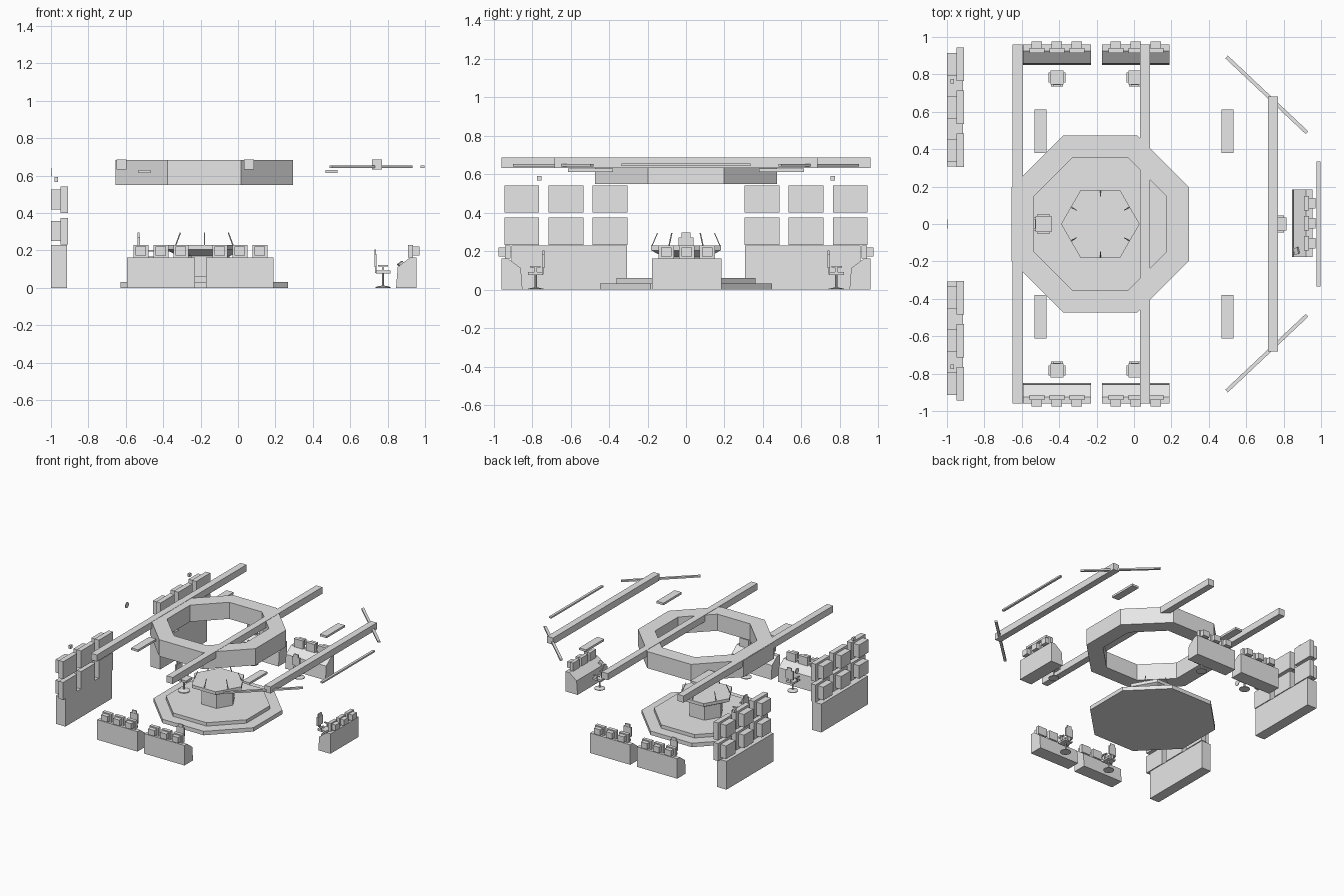
import bpy, bmesh
from math import cos, sin, pi, radians, atan2, hypot
from mathutils import Matrix, Vector

cube = bpy.data.objects.get("Cube")
if cube:
    bpy.data.objects.remove(cube, do_unlink=True)

grey = bpy.data.materials.new("light_grey")
grey.use_nodes = True
GREY = (0.8, 0.8, 0.8, 1)
grey.diffuse_color = GREY
grey.node_tree.nodes["Principled BSDF"].inputs["Base Color"].default_value = GREY


def finish(name, bm, matrix=Matrix()):
    bmesh.ops.transform(bm, matrix=matrix, verts=bm.verts)
    bmesh.ops.recalc_face_normals(bm, faces=bm.faces)
    mesh = bpy.data.meshes.new(name)
    bm.to_mesh(mesh)
    bm.free()
    mesh.materials.append(grey)
    obj = bpy.data.objects.new(name, mesh)
    bpy.context.collection.objects.link(obj)
    return obj


def add_box(bm, x, y, z):
    """Box from three (low, high) ranges."""
    lo, hi = zip(x, y, z)
    centre = [(a + b) / 2 for a, b in zip(lo, hi)]
    size = [b - a for a, b in zip(lo, hi)]
    m = Matrix.Translation(centre) @ Matrix.Diagonal((*size, 1))
    bmesh.ops.create_cube(bm, size=1, matrix=m)


def box(name, x, y, z, matrix=Matrix()):
    bm = bmesh.new()
    add_box(bm, x, y, z)
    return finish(name, bm, matrix)


def add_lathe(bm, profile, sides, phase=0.0, closed=False):
    """Stack of regular polygons from (radius, height) points."""
    rings = [[bm.verts.new((r * cos(phase + 2 * pi * i / sides),
                            r * sin(phase + 2 * pi * i / sides), z))
              for i in range(sides)] for r, z in profile]
    pairs = list(zip(rings, rings[1:]))
    if closed:
        pairs.append((rings[-1], rings[0]))
    else:
        bm.faces.new(rings[0])
        bm.faces.new(rings[-1])
    for a, b in pairs:
        for i in range(sides):
            j = (i + 1) % sides
            bm.faces.new((a[i], a[j], b[j], b[i]))


def lathe(name, profile, sides, matrix, phase=0.0, closed=False):
    bm = bmesh.new()
    add_lathe(bm, profile, sides, phase, closed)
    return finish(name, bm, matrix)


def bar(name, start, end, width, height):
    """Straight bar with a square section between two points."""
    a, b = Vector(start), Vector(end)
    d = b - a
    turn = d.to_track_quat('X', 'Z').to_matrix().to_4x4()
    half = d.length / 2
    box(name, (-half, half), (-width / 2, width / 2), (-height / 2, height / 2),
        Matrix.Translation((a + b) / 2) @ turn)


def place(x, y, turn=0, z=0, scale=1):
    return (Matrix.Translation((x, y, z)) @ Matrix.Rotation(radians(turn), 4, 'Z')
            @ Matrix.Scale(scale, 4))


# Octagonal platform and ceiling ring share a centre
HUB = place(-0.18, 0)
OCT = pi / 8
K = 1 / cos(OCT)
lathe("lower_platform", [(0.448 * K, 0), (0.448 * K, 0.032)], 8, HUB, OCT)
lathe("upper_platform", [(0.362 * K, 0.032), (0.362 * K, 0.06)], 8, HUB, OCT)
lathe("ceiling_ring", [(0.474 * K, 0.55), (0.474 * K, 0.685),
                       (0.355 * K, 0.685), (0.355 * K, 0.55)], 8, HUB, OCT, True)

# Hexagonal centre console with slanted rods
lathe("console", [(0.135, 0.06), (0.135, 0.17), (0.21, 0.205), (0.21, 0.23)], 6, HUB)
for i in range(6):
    a = pi / 6 + i * pi / 3
    bar("console_rod", (-0.18 + 0.178 * cos(a), 0.178 * sin(a), 0.225),
        (-0.18 + 0.148 * cos(a), 0.148 * sin(a), 0.295), 0.005, 0.005)

# Ceiling beams
for x, half in ((-0.623, 0.96), (0.058, 0.96), (0.743, 0.683)):
    box("ceiling_beam", (x - 0.027, x + 0.027), (-half, half), (0.633, 0.687))
box("rear_rail", (0.976, 0.996), (-0.335, 0.335), (0.642, 0.655))
for s in (1, -1):
    bar("diagonal_rail", (0.495, 0.893 * s, 0.648), (0.925, 0.488 * s, 0.648), 0.02, 0.013)
    for x in (-0.5, 0.5):
        box("ceiling_lamp", (x - 0.031, x + 0.031),
            sorted((0.38 * s, 0.613 * s)), (0.613, 0.63))


# Desk with a sloped front and three monitors; local front is -y
def desk(matrix):
    bm = bmesh.new()
    profile = [(-0.055, 0), (-0.046, 0.112), (0.02, 0.162), (0.055, 0.162), (0.055, 0)]
    ends = [[bm.verts.new((x, y, z)) for y, z in profile] for x in (-0.181, 0.181)]
    for e in ends:
        bm.faces.new(e)
    for i in range(len(profile)):
        j = (i + 1) % len(profile)
        bm.faces.new((ends[0][i], ends[0][j], ends[1][j], ends[1][i]))
    finish("desk", bm, matrix)
    for x in (-0.107, 0, 0.107):
        bm = bmesh.new()
        add_box(bm, (x - 0.04, x + 0.04), (0.008, 0.036), (0.162, 0.229))
        add_box(bm, (x - 0.028, x + 0.028), (0.036, 0.07), (0.173, 0.22))
        finish("monitor", bm, matrix)


# Swivel chair; local front is +y
def chair(matrix):
    bm = bmesh.new()
    add_lathe(bm, [(0.04, 0), (0.04, 0.005), (0.008, 0.012)], 16)
    add_lathe(bm, [(0.006, 0.01), (0.006, 0.078)], 8)
    add_box(bm, (-0.035, 0.035), (-0.036, 0.04), (0.076, 0.092))
    add_box(bm, (-0.01, 0.01), (-0.042, -0.034), (0.08, 0.12))
    add_box(bm, (-0.033, 0.033), (-0.046, -0.034), (0.112, 0.182))
    add_box(bm, (-0.02, 0.02), (-0.046, -0.036), (0.182, 0.204))
    for s in (1, -1):
        add_box(bm, sorted((0.034 * s, 0.045 * s)), (-0.026, 0.028), (0.115, 0.123))
        add_box(bm, sorted((0.036 * s, 0.042 * s)), (-0.006, 0.006), (0.084, 0.116))
    finish("chair", bm, matrix)


for x in (-0.412, 0.01):
    desk(place(x, 0.905))
    desk(place(x, -0.905, 180))
for x in (-0.412, 0.005):
    chair(place(x, 0.782))
    chair(place(x, -0.782, 180))
desk(place(0.9, 0.004, -90))
chair(place(0.775, 0, -90))
chair(place(-0.485, 0, -90, 0.06, 1.16))
box("desk_phone", (-0.014, 0.014), (-0.018, 0.018), (0, 0.012),
    place(0.872, -0.143, 15, 0.125) @ Matrix.Rotation(radians(-37), 4, 'Y'))

# Screen walls on the far side: cabinet, two rows of three screens, a camera
for s in (1, -1):
    box("wall_cabinet", (-1, -0.915), sorted((0.308 * s, 0.908 * s)), (0, 0.23))
    for y in (0.395, 0.624, 0.854):
        for z in (0.304, 0.472):
            bm = bmesh.new()
            add_box(bm, (-0.95, -0.91), (y * s - 0.09, y * s + 0.09), (z - 0.072, z + 0.07))
            add_box(bm, (-1, -0.95), (y * s - 0.06, y * s + 0.06), (z - 0.053, z + 0.053))
            finish("wall_screen", bm)
    box("camera", (-0.98, -0.962), (0.763 * s - 0.012, 0.763 * s + 0.012), (0.567, 0.592))

# Wall clock
lathe("wall_clock", [(0.023, -0.002), (0.023, 0.002)], 16,
      Matrix.Translation((-0.998, 0, 0.618)) @ Matrix.Rotation(pi / 2, 4, 'Y'))
